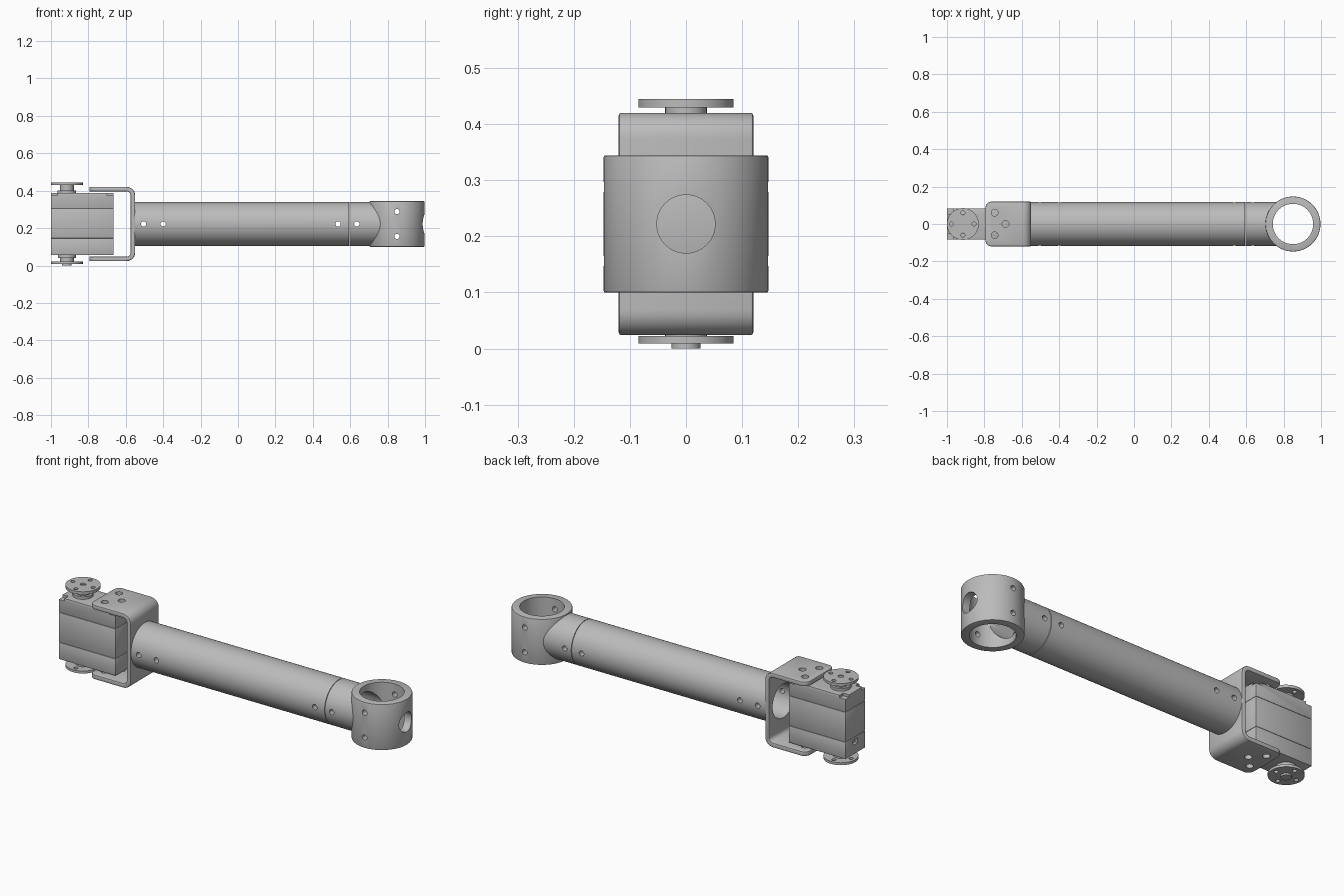
import bpy, bmesh, math
from mathutils import Vector, Matrix

cube = bpy.data.objects.get("Cube")
if cube:
    bpy.data.objects.remove(cube)

grey = bpy.data.materials.new("light_grey")
grey.use_nodes = True
colour = (0.5, 0.5, 0.5, 1)
grey.diffuse_color = colour
grey.node_tree.nodes["Principled BSDF"].inputs["Base Color"].default_value = colour

MID = 0.222          # height of the tube axis
SERVO_X = -0.915     # output shaft position
RING_X = 0.85        # ring centre
TUBE_R, BORE_R, RING_R = 0.117, 0.09, 0.147
TURN = {"x": Matrix.Rotation(math.pi / 2, 4, "Y"),
        "y": Matrix.Rotation(math.pi / 2, 4, "X"), "z": Matrix()}


def finish(bm, name):
    bmesh.ops.recalc_face_normals(bm, faces=bm.faces)
    mesh = bpy.data.meshes.new(name)
    bm.to_mesh(mesh)
    bm.free()
    mesh.materials.append(grey)
    obj = bpy.data.objects.new(name, mesh)
    bpy.context.collection.objects.link(obj)
    return obj


def cylinder(name, centre, radius, length, axis="z", sides=64):
    bm = bmesh.new()
    bmesh.ops.create_cone(bm, cap_ends=True, segments=sides, radius1=radius, radius2=radius,
                          depth=length, matrix=Matrix.Translation(centre) @ TURN[axis])
    return finish(bm, name)


def box(name, low, high, bevel=0):
    low, high = Vector(low), Vector(high)
    bm = bmesh.new()
    bmesh.ops.create_cube(bm, size=1, matrix=Matrix.Translation((low + high) / 2)
                          @ Matrix.Diagonal((*(high - low), 1)))
    if bevel:
        bmesh.ops.bevel(bm, geom=bm.edges[:], offset=bevel, segments=2, profile=0.5, affect="EDGES")
    return finish(bm, name)


def apply_modifiers(obj):
    graph = bpy.context.evaluated_depsgraph_get()
    mesh = bpy.data.meshes.new_from_object(obj.evaluated_get(graph))
    obj.modifiers.clear()
    obj.data = mesh


def bevel_edges(obj, width):
    mod = obj.modifiers.new("edge_round", "BEVEL")
    mod.width, mod.segments, mod.limit_method = width, 2, "ANGLE"
    mod.angle_limit = math.radians(50)
    apply_modifiers(obj)


def cut(obj, cutters):
    for cutter in cutters:
        mod = obj.modifiers.new("cut", "BOOLEAN")
        mod.operation, mod.solver, mod.object = "DIFFERENCE", "EXACT", cutter
    apply_modifiers(obj)
    for cutter in cutters:
        bpy.data.objects.remove(cutter)


def drill(centre, radius, length, axis, sides=24):
    return cylinder("drill", centre, radius, length, axis, sides)


# Ring with bore, end hole, opening to the tube and cross holes
ring = cylinder("end_ring", (RING_X, 0, MID), RING_R, 0.245, sides=96)
bevel_edges(ring, 0.004)
cut(ring, [drill((RING_X, 0, MID), 0.108, 1, "z", 96),
           drill((RING_X + 0.15, 0, MID), 0.052, 0.2, "x", 48),
           drill((RING_X - 0.15, 0, MID), BORE_R, 0.25, "x", 64)]
    + [drill((RING_X, 0, MID + s * 0.066), 0.014, 1, "y") for s in (-1, 1)])

# Connector sleeve, shaped to the ring
sleeve = cylinder("connector_sleeve", (0.7, 0, MID), TUBE_R, 0.208, "x", 96)
cut(sleeve, [drill((0.7, 0, MID), BORE_R, 0.5, "x", 64),
             drill((RING_X, 0, MID), RING_R - 0.003, 1, "z", 96),
             drill((0.635, 0, MID), 0.014, 1, "y")])

# Main tube
tube = cylinder("main_tube", (0.0205, 0, MID), TUBE_R, 1.145, "x", 96)
cut(tube, [drill((0, 0, MID), BORE_R, 2, "x", 64)]
    + [drill((x, 0, MID), 0.014, 1, "y") for x in (-0.505, -0.4, 0.535)])


# U bracket: bent strip profile, pushed out sideways
def bend(x, z, radius, sign):
    angles = [math.pi / 2 * i / 8 for i in range(9)]
    return [(x - radius + radius * math.cos(a), z + sign * radius * (math.sin(a) - 1))
            for a in angles]


OPEN_X, WEB_X, THICK, LOW, HIGH = -0.795, -0.55, 0.024, 0.024, 0.42
outer = bend(WEB_X, LOW, 0.045, -1)[::-1] + bend(WEB_X, HIGH, 0.045, 1)
inner = bend(WEB_X - THICK, HIGH - THICK, 0.022, 1)[::-1] + bend(WEB_X - THICK, LOW + THICK, 0.022, -1)
profile = [(OPEN_X, LOW)] + outer + [(OPEN_X, HIGH), (OPEN_X, HIGH - THICK)] + inner + [(OPEN_X, LOW + THICK)]
bm = bmesh.new()
face = bm.faces.new([bm.verts.new((x, -0.12, z)) for x, z in profile])
moved = bmesh.ops.extrude_face_region(bm, geom=[face])["geom"]
bmesh.ops.translate(bm, vec=(0, 0.24, 0), verts=[v for v in moved if isinstance(v, bmesh.types.BMVert)])
corners = [e for e in bm.edges if all(abs(v.co.x - OPEN_X) < 1e-4 for v in e.verts)
           and abs(e.verts[0].co.y - e.verts[1].co.y) < 1e-4]
bmesh.ops.bevel(bm, geom=corners, offset=0.035, segments=6, profile=0.5, affect="EDGES")
bracket = finish(bm, "u_bracket")
bevel_edges(bracket, 0.005)
cut(bracket, [drill((WEB_X, 0, MID), BORE_R, 0.2, "x", 64)]
    + [drill((x, y, MID), 0.018, 1, "z") for x, y in ((-0.745, 0.06), (-0.745, -0.06), (-0.687, 0))])

# Servo case in three stacked shells, seams between them
levels = (0.055, 0.145, 0.305, 0.388)
parts = []
for name, low, high in zip(("servo_base", "servo_middle", "servo_lid"), levels, levels[1:]):
    parts.append(box(name, (-1, -0.083, low), (-0.665, 0.083, high), 0.003))
cut(parts[2], [box("notch", (x - 0.035, y - 0.03, 0.374), (x + 0.035, y + 0.03, 0.5))
               for x in (-1, -0.665) for y in (-0.083, 0.083)])
cut(parts[0], [box("socket", (-1.1, -0.02, 0.105), (-0.985, 0.02, 0.13))])

# Output horns above and below, with hubs and screw holes
for name, low, high in (("top_horn", 0.43, 0.445), ("bottom_horn", 0.009, 0.022)):
    horn = cylinder(name, (SERVO_X, 0, (low + high) / 2), 0.085, high - low)
    holes = [drill((SERVO_X + 0.06 * math.cos(a), 0.06 * math.sin(a), low), 0.011, 0.2, "z", 16)
             for a in (0, math.pi / 2, math.pi, math.pi * 1.5)]
    if name == "top_horn":
        holes.append(drill((SERVO_X, 0, high), 0.014, 0.012, "z"))
    cut(horn, holes)
for name, radius, low, high in (("top_hub", 0.037, 0.4, 0.431), ("top_collar", 0.05, 0.385, 0.402),
                                ("bottom_hub", 0.037, 0.021, 0.045), ("bottom_collar", 0.048, 0.04, 0.057),
                                ("bottom_screw", 0.026, 0, 0.01)):
    cylinder(name, (SERVO_X, 0, (low + high) / 2), radius, high - low, sides=48)

# Smooth the curved walls, keep edges sharp
bpy.ops.object.select_all(action="DESELECT")
for obj in bpy.context.collection.objects:
    if obj.type == "MESH" and grey.name in obj.data.materials:
        obj.select_set(True)
        bpy.context.view_layer.objects.active = obj
bpy.ops.object.shade_smooth_by_angle(angle=math.radians(35))
